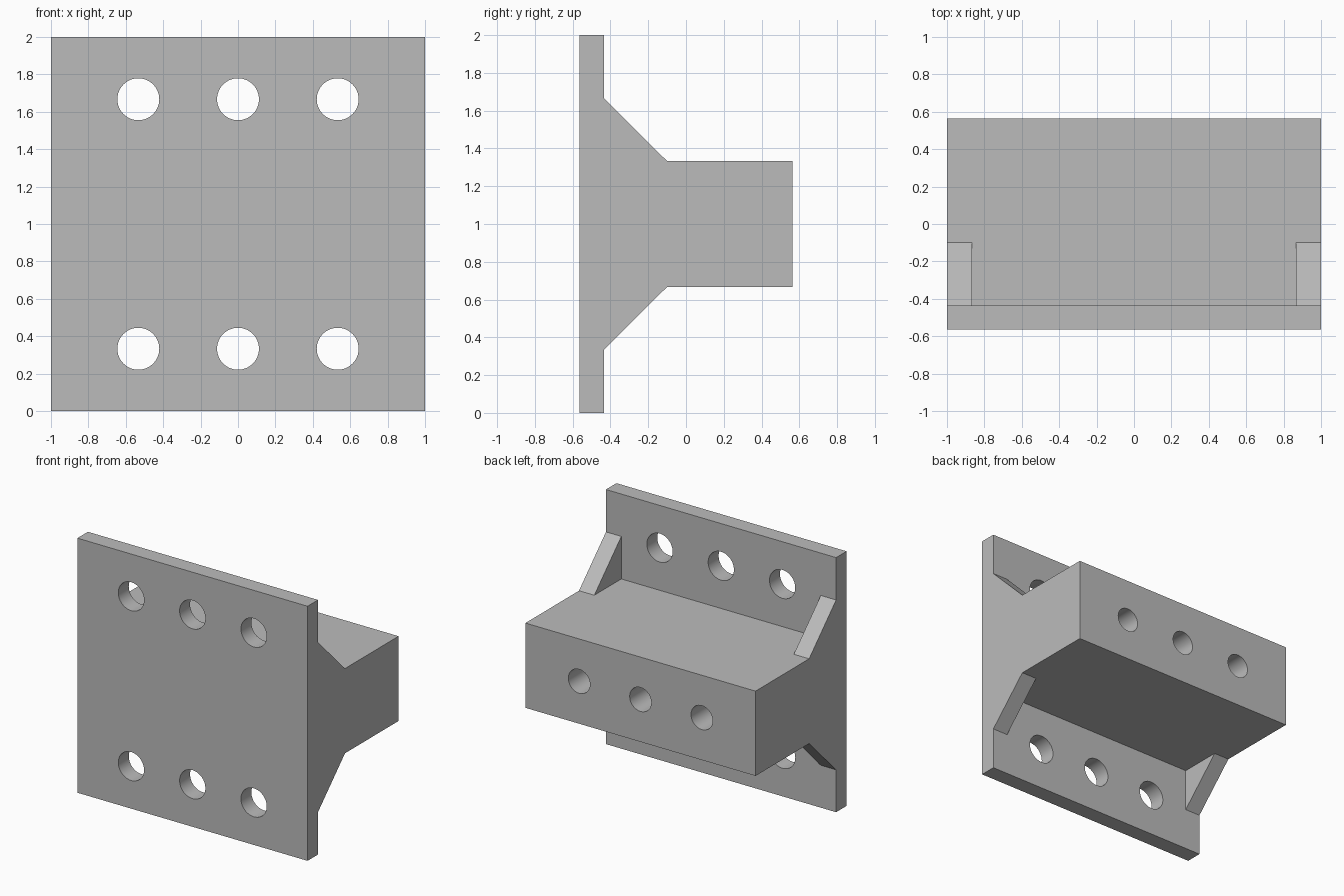
import bpy
import bmesh
import math
from mathutils import Matrix, Vector

cube = bpy.data.objects.get("Cube")
if cube:
    bpy.data.objects.remove(cube, do_unlink=True)

# Main dimensions
FRONT, PLATE_BACK, GUSSET_END, BACK = -0.565, -0.435, -0.1, 0.565
BLOCK_LOW, BLOCK_TOP = 0.667, 1.333
GUSSET_LOW, GUSSET_TOP = 0.333, 1.667
GUSSET_WIDTH = 0.133
HOLE_X = (-0.533, 0, 0.533)

grey = bpy.data.materials.new("plain_grey")
grey.use_nodes = True
colour = (0.5, 0.5, 0.5, 1)
grey.diffuse_color = colour
grey.node_tree.nodes["Principled BSDF"].inputs["Base Color"].default_value = colour


def make_object(name, bm):
    bmesh.ops.recalc_face_normals(bm, faces=bm.faces)
    mesh = bpy.data.meshes.new(name)
    bm.to_mesh(mesh)
    bm.free()
    mesh.materials.append(grey)
    obj = bpy.data.objects.new(name, mesh)
    bpy.context.collection.objects.link(obj)
    return obj


def extrude_profile(name, points, half_width):
    """Extrude a (y, z) outline along x, centred on x = 0."""
    bm = bmesh.new()
    face = bm.faces.new([bm.verts.new((-half_width, y, z)) for y, z in points])
    out = bmesh.ops.extrude_face_region(bm, geom=[face])
    moved = [v for v in out["geom"] if isinstance(v, bmesh.types.BMVert)]
    bmesh.ops.translate(bm, verts=moved, vec=Vector((2 * half_width, 0, 0)))
    return make_object(name, bm)


def drills(name, radius, y_start, y_end, heights):
    """Rows of cylinders along y, used as hole cutters."""
    bm = bmesh.new()
    turn = Matrix.Rotation(math.pi / 2, 4, "X")
    for z in heights:
        for x in HOLE_X:
            place = Matrix.Translation((x, (y_start + y_end) / 2, z))
            bmesh.ops.create_cone(bm, cap_ends=True, segments=64,
                                  radius1=radius, radius2=radius,
                                  depth=y_end - y_start, matrix=place @ turn)
    return make_object(name, bm)


# Bracket: plate, block and sloping gussets in one side outline
upper = [(FRONT, 2), (PLATE_BACK, 2), (PLATE_BACK, GUSSET_TOP),
         (GUSSET_END, BLOCK_TOP), (BACK, BLOCK_TOP)]
lower = [(y, 2 - z) for y, z in reversed(upper)]
bracket = extrude_profile("flanged_bracket", upper + lower, 1)

# Pockets between the gussets, above and below the block
pocket = [(PLATE_BACK, BLOCK_TOP), (0, BLOCK_TOP), (0, 1.8), (PLATE_BACK, 1.8)]
cutters = [
    extrude_profile("upper_pocket_cutter", pocket, 1 - GUSSET_WIDTH),
    extrude_profile("lower_pocket_cutter", [(y, 2 - z) for y, z in pocket],
                    1 - GUSSET_WIDTH),
    # Through holes in the plate and blind holes in the block
    drills("plate_hole_cutter", 0.112, FRONT - 0.1, PLATE_BACK + 0.1,
           (GUSSET_LOW, GUSSET_TOP)),
    drills("block_hole_cutter", 0.094, 0.06, BACK + 0.1, (1,)),
]

bpy.ops.object.select_all(action="DESELECT")
bpy.context.view_layer.objects.active = bracket
bracket.select_set(True)
for cutter in cutters:
    mod = bracket.modifiers.new(cutter.name, "BOOLEAN")
    mod.operation = "DIFFERENCE"
    mod.solver = "EXACT"
    mod.object = cutter
    bpy.ops.object.modifier_apply(modifier=mod.name)
for cutter in cutters:
    bpy.data.objects.remove(cutter, do_unlink=True)

bpy.ops.object.shade_smooth_by_angle(angle=math.radians(30))
